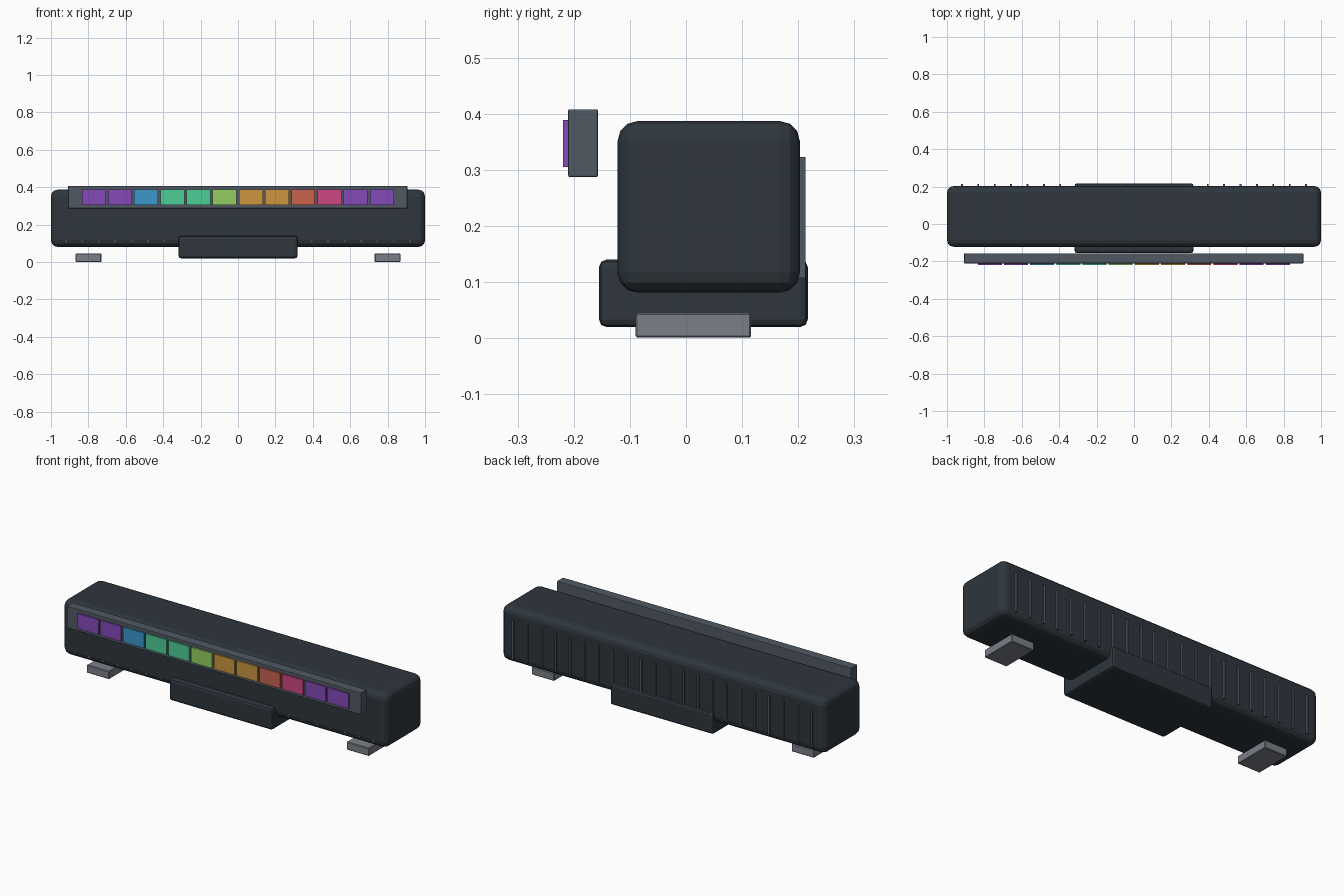
import bpy
import bmesh

if "Cube" in bpy.data.objects:
    bpy.data.objects.remove(bpy.data.objects["Cube"])


def material(name, r, g, b):
    """Flat colour from 0-255 sRGB values."""
    m = bpy.data.materials.new(name)
    lin = [((c / 255 + 0.055) / 1.055) ** 2.4 for c in (r, g, b)]
    m.diffuse_color = (*lin, 1)
    m.use_nodes = True
    m.node_tree.nodes["Principled BSDF"].inputs["Base Color"].default_value = m.diffuse_color
    return m


def box(name, x, y, z, mat, bevel=0.0, segments=2):
    """Box given by (min, max) ranges, with optional rounded edges."""
    bm = bmesh.new()
    bmesh.ops.create_cube(bm, size=1)
    for v in bm.verts:
        v.co = [r[0] if c < 0 else r[1] for c, r in zip(v.co, (x, y, z))]
    bmesh.ops.recalc_face_normals(bm, faces=bm.faces)
    mesh = bpy.data.meshes.new(name)
    bm.to_mesh(mesh)
    bm.free()
    mesh.materials.append(mat)
    obj = bpy.data.objects.new(name, mesh)
    bpy.context.collection.objects.link(obj)
    if bevel:
        mod = obj.modifiers.new("rounded_edges", 'BEVEL')
        mod.width = bevel
        mod.segments = segments
    return obj


charcoal = material("charcoal", 46, 54, 61)
slate = material("slate", 80, 89, 98)
grey = material("grey", 123, 127, 136)
purple = material("purple", 134, 74, 184)
blue = material("blue", 60, 151, 205)
green = material("green", 77, 206, 150)
lime = material("lime", 148, 206, 98)
orange = material("orange", 204, 150, 62)
red = material("red", 204, 98, 78)
pink = material("pink", 206, 70, 132)

# Main housing and the block under its middle
box("housing", (-1, 1), (-0.122, 0.203), (0.081, 0.387), charcoal, 0.036, 3)
box("centre_block", (-0.318, 0.318), (-0.155, 0.217), (0.02, 0.14), charcoal, 0.013)

# Feet
for side, name in ((-1, "left_foot"), (1, "right_foot")):
    cx = side * 0.8
    box(name, (cx - 0.069, cx + 0.069), (-0.09, 0.116), (0.001, 0.045), grey, 0.003, 1)

# Light bar with its row of coloured tiles
box("light_bar", (-0.908, 0.905), (-0.21, -0.157), (0.287, 0.408), slate, 0.003)
row = [purple, purple, blue, green, green, lime,
       orange, orange, red, pink, purple, purple]
for i, mat in enumerate(row):
    cx = -0.771 + i * 0.14
    box(f"light_tile_{i + 1}", (cx - 0.064, cx + 0.064), (-0.219, -0.209),
        (0.305, 0.389), mat)

# Thin upright ribs: raised on the back, flush on the front
for i in range(22):
    cx = -0.92 + i * 1.84 / 21
    xs = (cx - 0.005, cx + 0.005)
    box(f"back_rib_{i + 1}", xs, (0.19, 0.213), (0.107, 0.323), slate)
    box(f"front_rib_{i + 1}", xs, (-0.1217, -0.1), (0.107, 0.323), slate)
